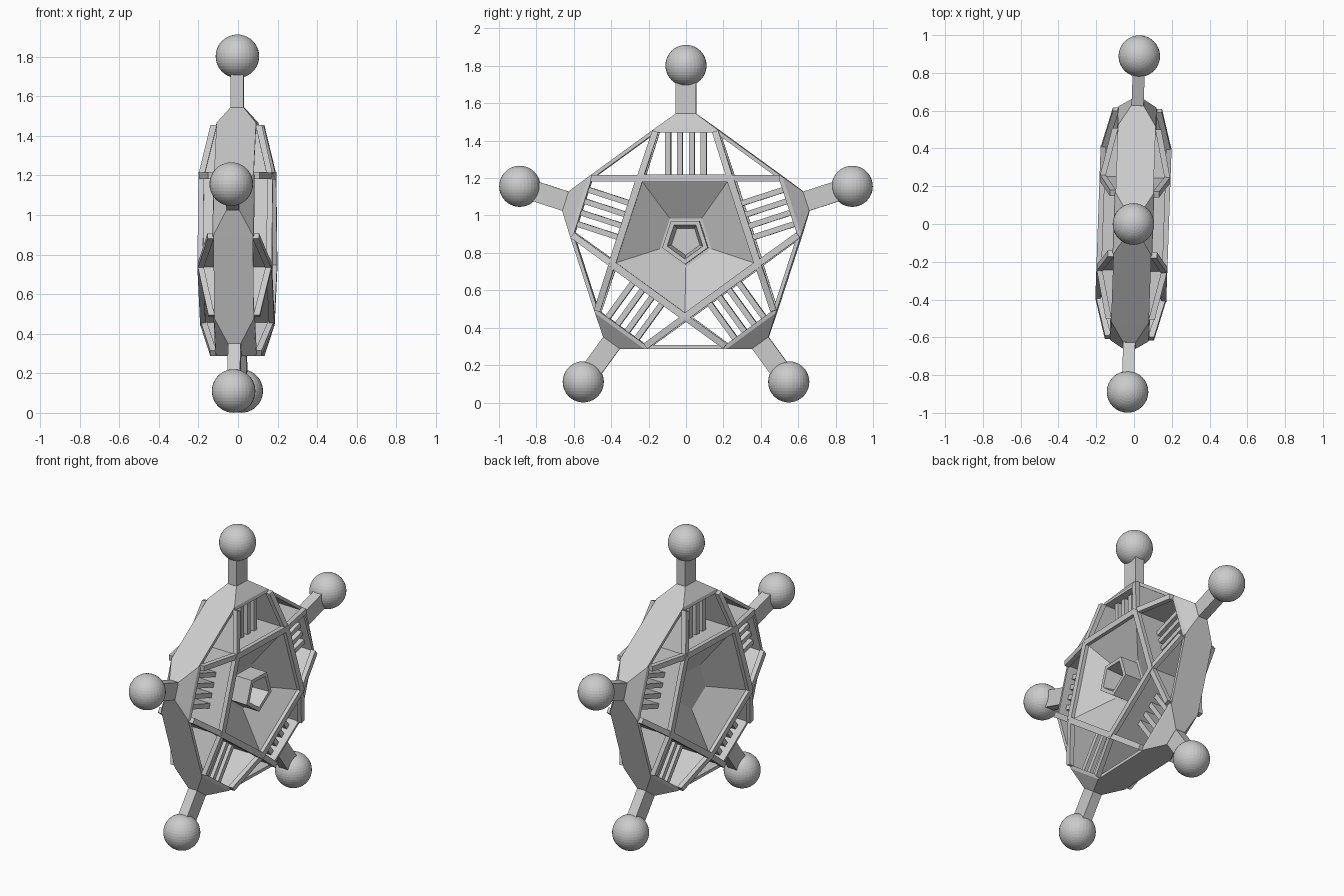
import bpy, bmesh
from math import sin, cos, tau, radians
from mathutils import Vector, Matrix

if "Cube" in bpy.data.objects:
    bpy.data.objects.remove(bpy.data.objects["Cube"])

CZ = 0.867                                   # hub height
PLACE = Matrix.Translation((-0.003, 0, CZ)) @ Matrix.Rotation(radians(-2), 4, 'Z')


def finish(name, bm, recalc=True):
    if recalc:
        bmesh.ops.recalc_face_normals(bm, faces=bm.faces)
    me = bpy.data.meshes.new(name)
    bm.to_mesh(me)
    bm.free()
    ob = bpy.data.objects.new(name, me)
    ob.matrix_world = PLACE
    bpy.context.collection.objects.link(ob)
    return ob


def hexa(bm, low, high, k):
    """Six-sided block from two quads of (x, y, z), turned k fifths round the x axis."""
    rot = Matrix.Rotation(k * tau / 5, 3, 'X')
    v = [bm.verts.new(rot @ Vector(p)) for p in low + high]
    for f in ((0, 1, 2, 3), (7, 6, 5, 4), (0, 4, 5, 1), (1, 5, 6, 2), (2, 6, 7, 3), (3, 7, 4, 0)):
        bm.faces.new([v[i] for i in f])


def plate(bm, a, b, ha, hb, width, k, shift=0):
    """Plate following a->b in the yz plane; ha, hb are (low, high) x at its ends."""
    a, b = Vector(a), Vector(b)
    d = (b - a).normalized()
    n = Vector((-d.y, d.x))
    ends = []
    for p, (lo, hi) in ((a, ha), (b, hb)):
        l, r = p + n * (shift + width / 2), p + n * (shift - width / 2)
        ends.append([(lo, *l), (hi, *l), (hi, *r), (lo, *r)])
    hexa(bm, ends[0], ends[1], k)


def rect(r, hy, hx):
    return [(-hx, -hy, r), (hx, -hy, r), (hx, hy, r), (-hx, hy, r)]


def turn(p, k):
    c, s = cos(k * tau / 5), sin(k * tau / 5)
    return (c * p[0] - s * p[1], s * p[0] + c * p[1])


P = (0.241, 0.332)                           # corner of the inner pentagon
PM = (-P[0], P[1])
Q = (0.16, 0.583)                            # outer end of a star line
QM = (-Q[0], Q[1])

# star-shaped dividing walls and the raised rails on both faces
walls, rails = bmesh.new(), bmesh.new()
for k in range(5):
    plate(walls, PM, P, (-.175, .175), (-.175, .175), 0.018, k)
    for a, b in ((P, Q), (PM, QM)):
        plate(walls, a, b, (-.175, .175), (-.11, .11), 0.018, k)
    for s in (-1, 1):
        plate(rails, PM, P, (s * .16, s * .188), (s * .16, s * .188), 0.038, k)
        for a, b in ((P, Q), (PM, QM)):
            plate(rails, a, b, (s * .158, s * .188), (s * .098, s * .13), 0.034, k)
finish("divider_walls", walls)
finish("star_rails", rails)

# outer rim panels, tapered tips and arms
rim, tips, arms = bmesh.new(), bmesh.new(), bmesh.new()
RQ = (0.163, 0.599)
for k in range(5):
    plate(rim, RQ, turn((-RQ[0], RQ[1]), -1), (-.1, .1), (-.1, .1), 0.02, k, -0.01)
    hexa(tips, rect(0.578, 0.163, 0.105), rect(0.599, 0.163, 0.1), k)
    hexa(tips, rect(0.599, 0.163, 0.1), rect(0.677, 0.055, 0.033), k)
    hexa(arms, rect(0.66, 0.054, 0.032), rect(0.9, 0.054, 0.032), k)
finish("rim_panels", rim)
finish("tapered_tips", tips)
finish("arms", arms)

# four slats in each window
slats = bmesh.new()
for k in range(5):
    for i in range(4):
        y = (i - 1.5) * 0.064
        plate(slats, (y, 0.33), (y, 0.58), (-.06, .06), (-.06, .06), 0.03, k)
finish("window_slats", slats)


def ring(bm, r, x):
    return [bm.verts.new((x, r * sin(i * tau / 5 + tau / 10), r * cos(i * tau / 5 + tau / 10)))
            for i in range(5)]


def bridge(bm, a, b):
    for i in range(5):
        j = (i + 1) % 5
        bm.faces.new((a[i], a[j], b[j], b[i]))


# recessed bowl on each face
for s, name in ((1, "right_bowl"), (-1, "left_bowl")):
    bm = bmesh.new()
    top, floor = ring(bm, 0.40, s * .172), ring(bm, 0.145, s * .04)
    bridge(bm, top, floor)
    bm.faces.new(floor)
    bmesh.ops.recalc_face_normals(bm, faces=bm.faces)
    bm.normal_update()
    if bm.faces[-1:][0].normal.x * s < 0:
        bmesh.ops.reverse_faces(bm, faces=bm.faces)
    finish(name, bm, False)

# pentagonal tube in the right bowl
bm = bmesh.new()
loops = [ring(bm, r, x) for r, x in ((.128, .035), (.128, .16), (.1, .16), (.08, .05))]
for a, b in zip(loops, loops[1:]):
    bridge(bm, a, b)
bm.faces.new(loops[3])
bm.faces.new(loops[0])
finish("hub_tube", bm)

# end balls
for k in range(5):
    y, z = turn((0, 0.935), k)
    bpy.ops.mesh.primitive_uv_sphere_add(segments=32, ring_count=20, radius=0.11,
                                         location=PLACE @ Vector((0, y, z)))
    bpy.context.object.name = f"end_ball_{k + 1}"
